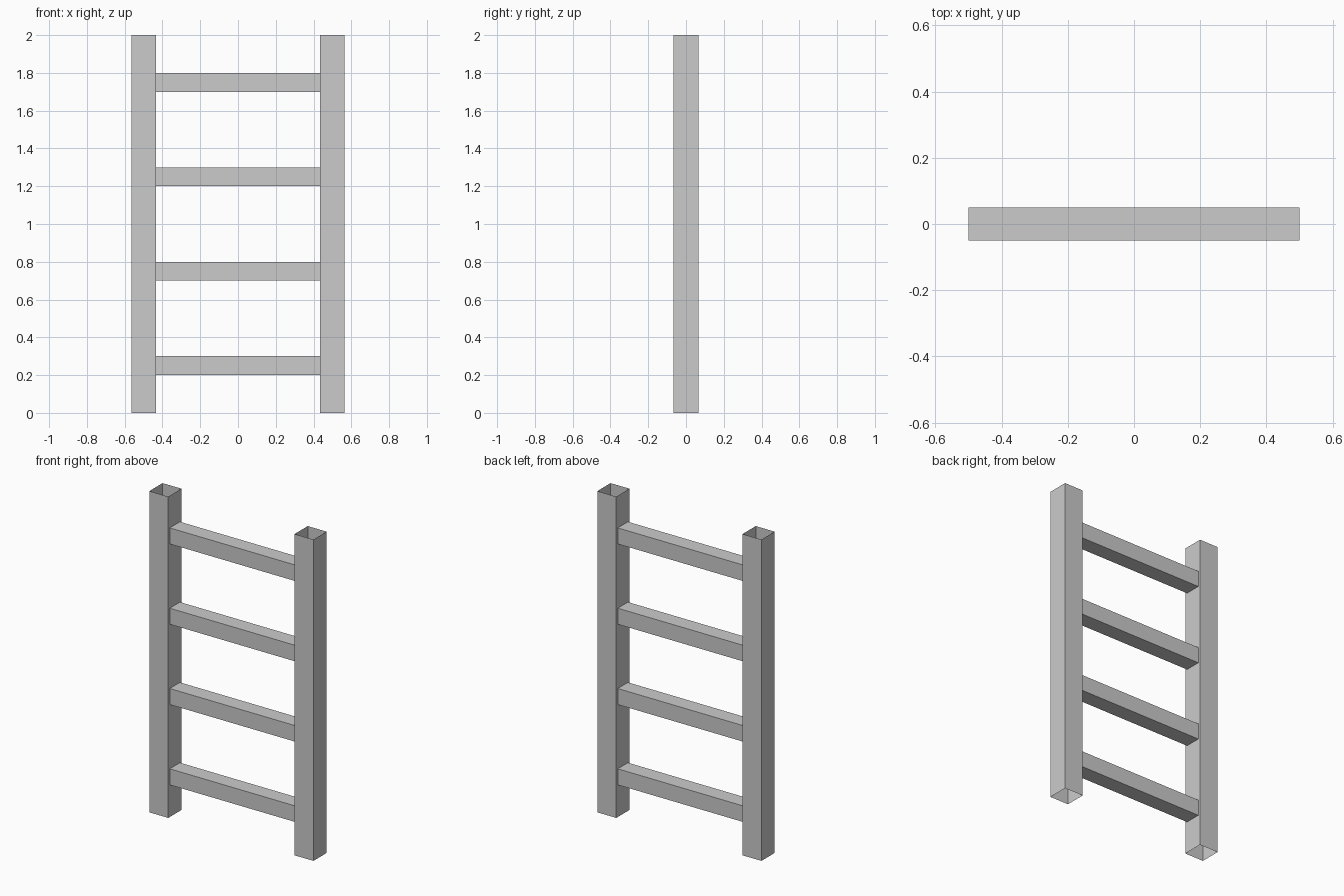
import bpy
import bmesh
from mathutils import Vector

if "Cube" in bpy.data.objects:
    bpy.data.objects.remove(bpy.data.objects["Cube"])


def open_box(name, center, size, axis):
    """Thin-walled square tube: a box without its two end faces along axis."""
    bm = bmesh.new()
    bmesh.ops.create_cube(bm, size=1)
    ends = [f for f in bm.faces if abs(f.normal[axis]) > 0.9]
    bmesh.ops.delete(bm, geom=ends, context='FACES_ONLY')
    bmesh.ops.scale(bm, vec=Vector(size), verts=bm.verts)
    mesh = bpy.data.meshes.new(name)
    bm.to_mesh(mesh)
    bm.free()
    obj = bpy.data.objects.new(name, mesh)
    obj.location = center
    bpy.context.collection.objects.link(obj)
    return obj


# Upright posts, open at top and bottom
for side, x in (("left", -0.5), ("right", 0.5)):
    open_box(f"{side}_post", (x, 0, 1), (0.13, 0.13, 2), 2)

# Rungs, running into the middle of each post
for i in range(4):
    open_box(f"rung_{i + 1}", (0, 0, 0.25 + 0.5 * i), (1, 0.1, 0.1), 0)
